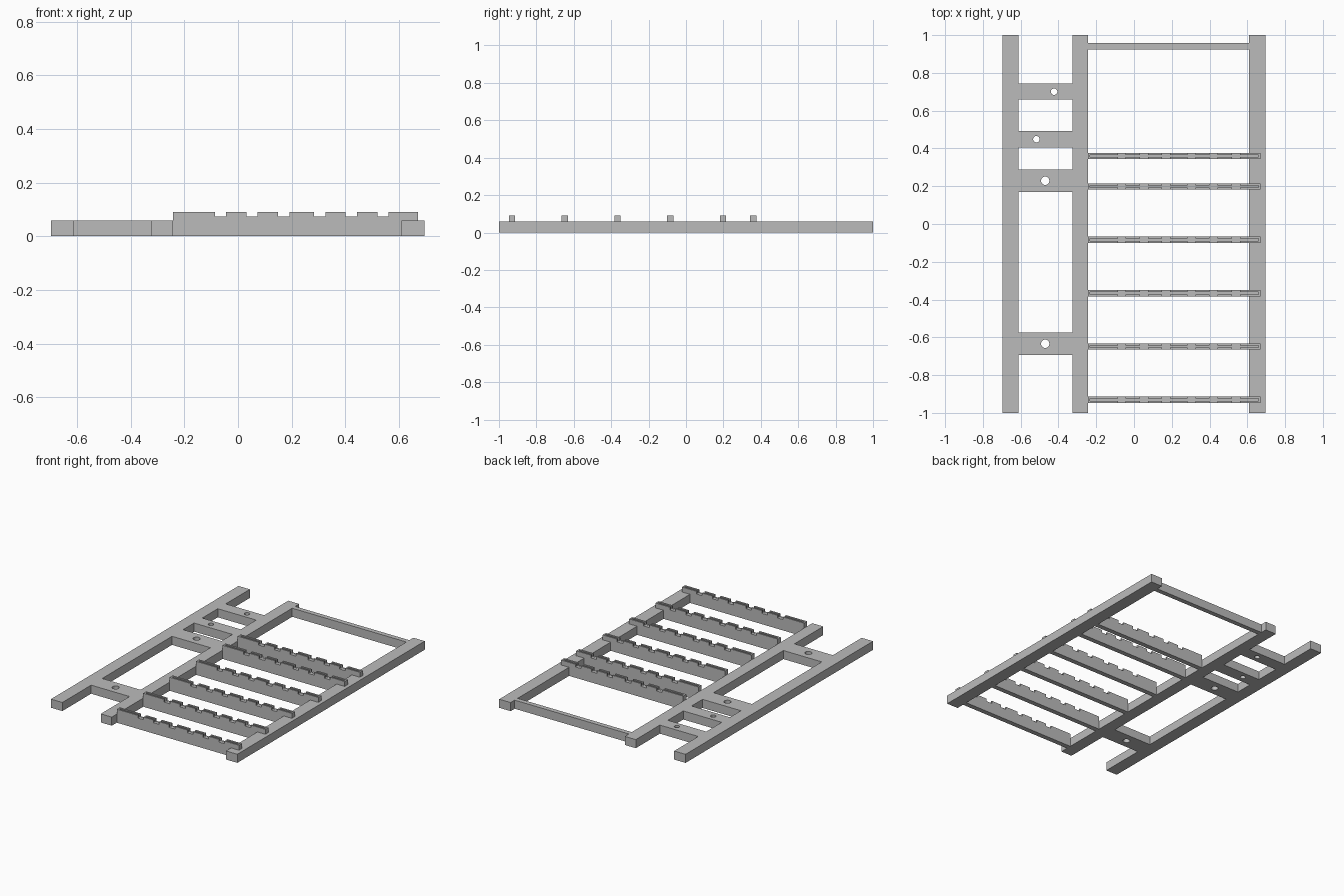
import bpy
import bmesh

cube = bpy.data.objects.get("Cube")
if cube:
    bpy.data.objects.remove(cube, do_unlink=True)

# Single grey material
grey = bpy.data.materials.new("plain grey")
grey.use_nodes = True
colour = (0.5, 0.5, 0.5, 1)
grey.diffuse_color = colour
grey.node_tree.nodes["Principled BSDF"].inputs["Base Color"].default_value = colour

RAIL_TOP = 0.058
RUNG_TOP = 0.091
NOTCH_FLOOR = 0.073
LEFT, MID, RIGHT = (-0.697, -0.612), (-0.325, -0.243), (0.61, 0.695)


def finish(name, bm):
    bmesh.ops.recalc_face_normals(bm, faces=bm.faces)
    mesh = bpy.data.meshes.new(name)
    bm.to_mesh(mesh)
    bm.free()
    mesh.materials.append(grey)
    obj = bpy.data.objects.new(name, mesh)
    bpy.context.collection.objects.link(obj)
    return obj


def box(name, xs, ys, zs=(0, RAIL_TOP)):
    bm = bmesh.new()
    bmesh.ops.create_cube(bm, size=1)
    for v in bm.verts:
        v.co = [r[0] if c < 0 else r[1] for c, r in zip(v.co, (xs, ys, zs))]
    return finish(name, bm)


def cut(obj, cutter):
    mod = obj.modifiers.new("cut", 'BOOLEAN')
    mod.operation = 'DIFFERENCE'
    mod.solver = 'EXACT'
    mod.object = cutter
    bpy.context.view_layer.objects.active = obj
    bpy.ops.object.modifier_apply(modifier=mod.name)
    bpy.data.objects.remove(cutter, do_unlink=True)


# Long rails and the thin back bar
for name, xs in (("right_rail", LEFT), ("middle_rail", MID), ("left_rail", RIGHT)):
    box(name, xs, (-1, 1))
box("back_bar", (MID[1], RIGHT[0]), (0.925, 0.957))

# Short crossbars, each with a round hole
crossbars = [(0.658, 0.743, -0.423, 0.017), (0.405, 0.493, -0.517, 0.017),
             (0.17, 0.288, -0.47, 0.022), (-0.693, -0.575, -0.47, 0.022)]
for y0, y1, hole_x, radius in crossbars:
    bar = box("crossbar", (LEFT[1], MID[0]), (y0, y1))
    bm = bmesh.new()
    bmesh.ops.create_cone(bm, cap_ends=True, segments=32, radius1=radius,
                          radius2=radius, depth=0.3)
    bmesh.ops.translate(bm, verts=bm.verts, vec=(hole_x, (y0 + y1) / 2, 0))
    cut(bar, finish("hole_cutter", bm))

# Notched rungs: side profile that steps up over the left rail
profile = [(-0.243, 0), (RIGHT[0], 0), (RIGHT[0], RAIL_TOP), (0.67, RAIL_TOP),
           (0.67, RUNG_TOP)]
for x in (0.54, 0.422, 0.305, 0.17, 0.052, -0.065):
    profile += [(x + 0.021, RUNG_TOP), (x + 0.021, NOTCH_FLOOR),
                (x - 0.021, NOTCH_FLOOR), (x - 0.021, RUNG_TOP)]
profile.append((-0.243, RUNG_TOP))

for y in (-0.93, -0.648, -0.366, -0.084, 0.198, 0.36):
    bm = bmesh.new()
    face = bm.faces.new([bm.verts.new((x, y - 0.0165, z)) for x, z in profile])
    side = bmesh.ops.extrude_face_region(bm, geom=[face])["geom"]
    bmesh.ops.translate(bm, vec=(0, 0.033, 0),
                        verts=[g for g in side if isinstance(g, bmesh.types.BMVert)])
    rung = finish("notched_rung", bm)
    # Lengthwise slot in the teeth, closed at both ends
    cut(rung, box("slot_cutter", (-0.232, 0.659), (y - 0.006, y + 0.006),
                  (NOTCH_FLOOR - 0.001, 0.2)))
